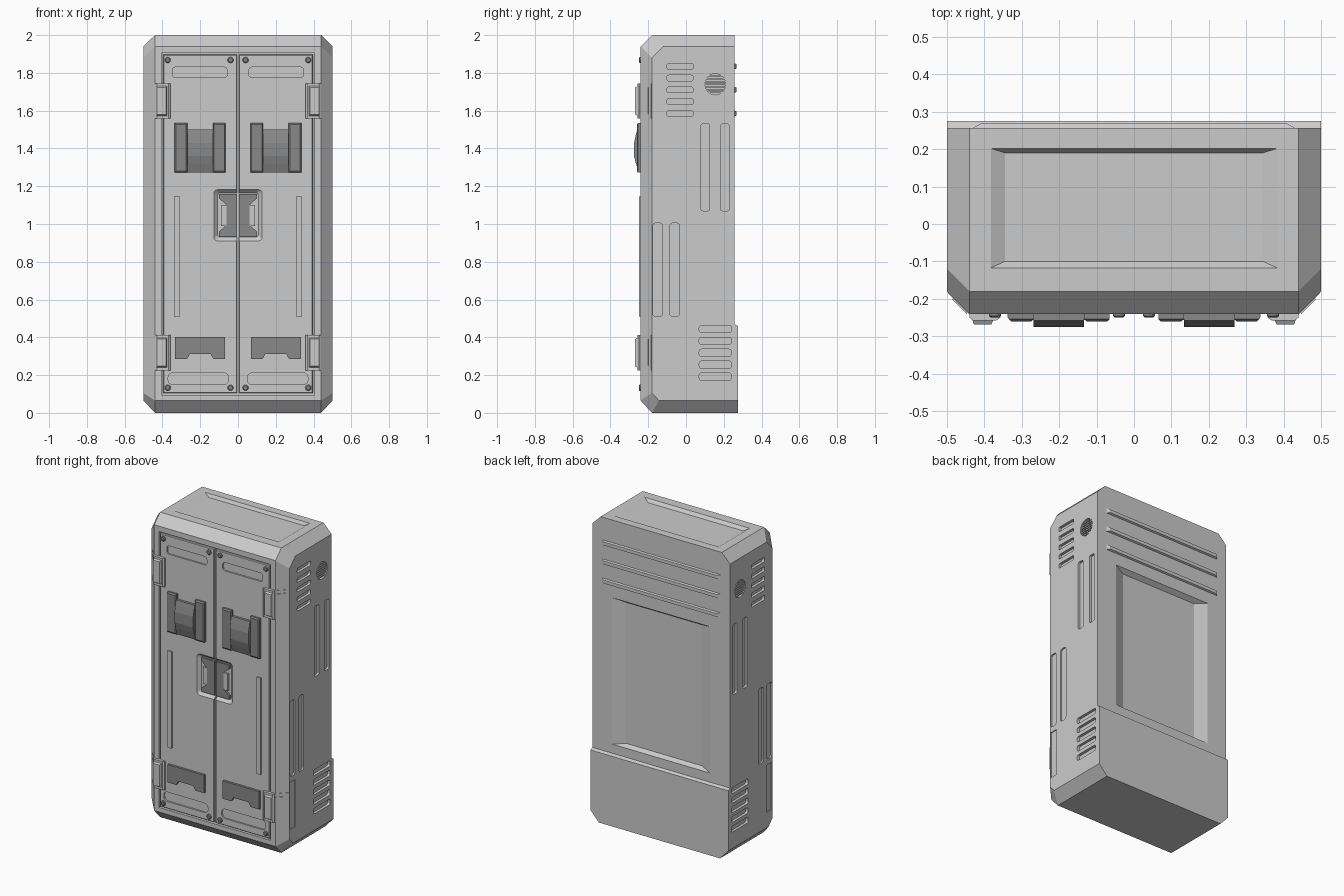
import bpy, bmesh, math

if "Cube" in bpy.data.objects:
    bpy.data.objects.remove(bpy.data.objects["Cube"])

# ---------- helpers ----------
dark = bpy.data.materials.new("dark_grey")
dark.diffuse_color = (0.25, 0.25, 0.25, 1)
dark.use_nodes = True
dark.node_tree.nodes["Principled BSDF"].inputs["Base Color"].default_value = dark.diffuse_color

# map a 2D point (u, v) at depth d onto each side of the cabinet
MAP = {'front': lambda u, v, d: (u, d, v),
       'side': lambda u, v, d: (d, u, v),
       'top': lambda u, v, d: (u, v, d)}


def rings(plane, *steps):
    """Each step is (2D outline, depth)."""
    return [[MAP[plane](u, v, d) for u, v in pts] for pts, d in steps]


def prism(plane, pts, a, b):
    return rings(plane, (pts, a), (pts, b))


def rect(u0, v0, u1, v1):
    return [(u0, v0), (u1, v0), (u1, v1), (u0, v1)]


def rrect(u0, v0, u1, v1, r, n=4):
    pts = []
    for cu, cv, a0 in ((u1 - r, v1 - r, 0), (u0 + r, v1 - r, 90),
                       (u0 + r, v0 + r, 180), (u1 - r, v0 + r, 270)):
        for i in range(n + 1):
            a = math.radians(a0 + 90 * i / n)
            pts.append((cu + r * math.cos(a), cv + r * math.sin(a)))
    return pts


def circle(u, v, r, n=20):
    return [(u + r * math.cos(2 * math.pi * i / n), v + r * math.sin(2 * math.pi * i / n))
            for i in range(n)]


def flip(solids):
    """Solids plus their mirror copies across x = 0."""
    return solids + [[[(-x, y, z) for x, y, z in ring] for ring in s] for s in solids]


def build(name, solids, mat=None):
    """One object made of closed lofts."""
    bm = bmesh.new()
    for s in solids:
        vs = [[bm.verts.new(p) for p in ring] for ring in s]
        n = len(vs[0])
        for a, b in zip(vs, vs[1:]):
            for i in range(n):
                j = (i + 1) % n
                bm.faces.new((a[i], a[j], b[j], b[i]))
        bm.faces.new(vs[0][::-1])
        bm.faces.new(vs[-1])
    bmesh.ops.recalc_face_normals(bm, faces=bm.faces)
    me = bpy.data.meshes.new(name)
    bm.to_mesh(me)
    bm.free()
    ob = bpy.data.objects.new(name, me)
    bpy.context.collection.objects.link(ob)
    if mat:
        me.materials.append(mat)
    return ob


def cut(ob, solids):
    cutter = build(ob.name + "_cutter", solids)
    cutter.hide_render = True
    m = ob.modifiers.new("cut", 'BOOLEAN')
    m.operation, m.solver, m.object = 'DIFFERENCE', 'EXACT', cutter
    bpy.context.view_layer.objects.active = ob
    bpy.ops.object.modifier_apply(modifier=m.name)
    bpy.data.objects.remove(cutter)


# ---------- chamfered body with thicker lower back ----------
outer = [(-.24, .065), (-.24, 1.94), (-.18, 2), (.257, 2), (.257, .47), (.275, .46), (.275, 0), (-.18, 0)]
inner = [(-.18, .105), (-.18, 1.88), (-.12, 1.94), (.257, 1.94), (.257, .47), (.275, .46), (.275, .065), (-.143, .065)]
body = build("cabinet_body", [rings('side', (inner, -.5), (outer, -.44), (outer, .44), (inner, .5))])

# side vents, slots and grille holes
holes = []
for i in range(5):
    z = 1.585 + .0625 * i
    holes.append(prism('side', rrect(-.1, z - .015, .037, z + .015, .008), .482, .52))
    z = .192 + .063 * i
    holes.append(prism('side', rrect(.07, z - .019, .24, z + .019, .012), .482, .52))
for y in (.08, .183):
    holes.append(prism('side', rrect(y, 1.07, y + .045, 1.53, .01), .485, .52))
for y in (-.175, -.085):
    holes.append(prism('side', rrect(y, .51, y + .05, 1.005, .015), .49, .52))
holes.append(prism('side', rect(-.175, .165, -.122, .475), .494, .52))
holes.append(prism('side', circle(.155, 1.74, .056), .475, .52))
holes = flip(holes)
# door opening, top recess, back recess
holes.append(prism('front', rect(-.405, .095, .405, 1.905), -.215, -.3))
holes.append(rings('top', (rect(-.345, -.1, .345, .19), 1.98), (rect(-.382, -.117, .382, .202), 2),
                   (rect(-.382, -.117, .382, .202), 2.05)))
holes.append(rings('front', (rect(-.275, .545, .275, 1.47), .227), (rect(-.355, .53, .355, 1.49), .257),
                   (rect(-.355, .53, .355, 1.49), .3)))
cut(body, holes)

# round grille slats
slats = []
for i in range(7):
    h = -.042 + .014 * i
    w = math.sqrt(.056 ** 2 - h ** 2)
    slats.append(prism('side', rect(.155 - w, 1.74 + h - .004, .155 + w, 1.74 + h + .004), .47, .496))
build("grille_slats", flip(slats))

# back ribs with tapered ends
build("back_ribs", [rings('front', (rect(-.43, z - .016, .43, z + .016), .25),
                          (rect(-.43, z - .016, .43, z + .016), .257),
                          (rect(-.41, z - .011, .41, z + .011), .268)) for z in (1.835, 1.71, 1.585)])

# ---------- doors ----------
doors = build("doors", flip([rings('front', (rect(.005, .104, .397, 1.897), -.21),
                                   (rect(.005, .104, .397, 1.897), -.237),
                                   (rect(.009, .108, .393, 1.893), -.241))]))
pockets = flip([prism('front', rrect(.058, 1.775, .347, 1.83, .015), -.231, -.3),
                prism('front', rrect(.05, .15, .37, .212, .025), -.231, -.3)])
pockets.append(rings('front', (rrect(-.108, .93, .108, 1.165, .015), -.222),
                     (rrect(-.128, .91, .128, 1.182, .02), -.241),
                     (rrect(-.128, .91, .128, 1.182, .02), -.3)))
cut(doors, pockets)

# handle plates and grips inside the central pocket
plate = [(.005, .935), (.1, .935), (.1, .96), (.06, .995), (.06, 1.1), (.1, 1.135), (.1, 1.16), (.005, 1.16)]
build("handle_plates", flip([prism('front', plate, -.216, -.236)]), dark)
build("handle_grips", flip([prism('front', rect(.06, .99, .09, 1.1), -.216, -.235)]))

# raised door strips and corner screws
build("door_strips", flip([prism('front', rect(.308, .51, .338, 1.145), -.235, -.25)]))
build("screws", flip([rings('front', (circle(x, z, .016, 12), -.235), (circle(x, z, .016, 12), -.246),
                            (circle(x, z, .011, 12), -.25))
                      for x in (.04, .372) for z in (.133, 1.868)]), dark)

# upper holders: two posts and a bulging centre
bulge = [(-.235, 1.272), (-.25, 1.272), (-.265, 1.32), (-.275, 1.36), (-.275, 1.43),
         (-.266, 1.47), (-.258, 1.5), (-.235, 1.5)]
posts = [rings('front', (rect(a, 1.272, b, 1.535), -.235), (rect(a, 1.272, b, 1.535), -.254),
               (rect(a + .006, 1.28, b - .006, 1.527), -.26)) for a, b in ((.065, .133), (.268, .335))]
build("upper_holders", flip(posts + [prism('side', bulge, .133, .268)]), dark)

# lower holders with a notch underneath
notch = [(.068, .285), (.13, .285), (.145, .312), (.255, .312), (.27, .285), (.333, .285), (.333, .402), (.068, .402)]
build("lower_holders", flip([prism('front', notch, -.235, -.256)]), dark)

# ---------- hinges ----------
hinge = [(.357, -.235), (.357, -.25), (.368, -.258), (.43, -.258), (.44, -.25), (.44, -.243),
         (.499, -.184), (.49, -.18), (.43, -.23)]
leaf = [(.45, -.225), (.446, -.242), (.487, -.201), (.48, -.195)]
parts = []
for z in (.225, 1.558):
    parts.append(prism('top', hinge, z, z + .187))
    parts.append(prism('top', leaf, z + .025, z + .165))
    parts.append(rings('front', (rect(.372, z + .01, .434, z + .177), -.25),
                       (rect(.382, z + .022, .428, z + .165), -.269)))
build("hinges", flip(parts))
